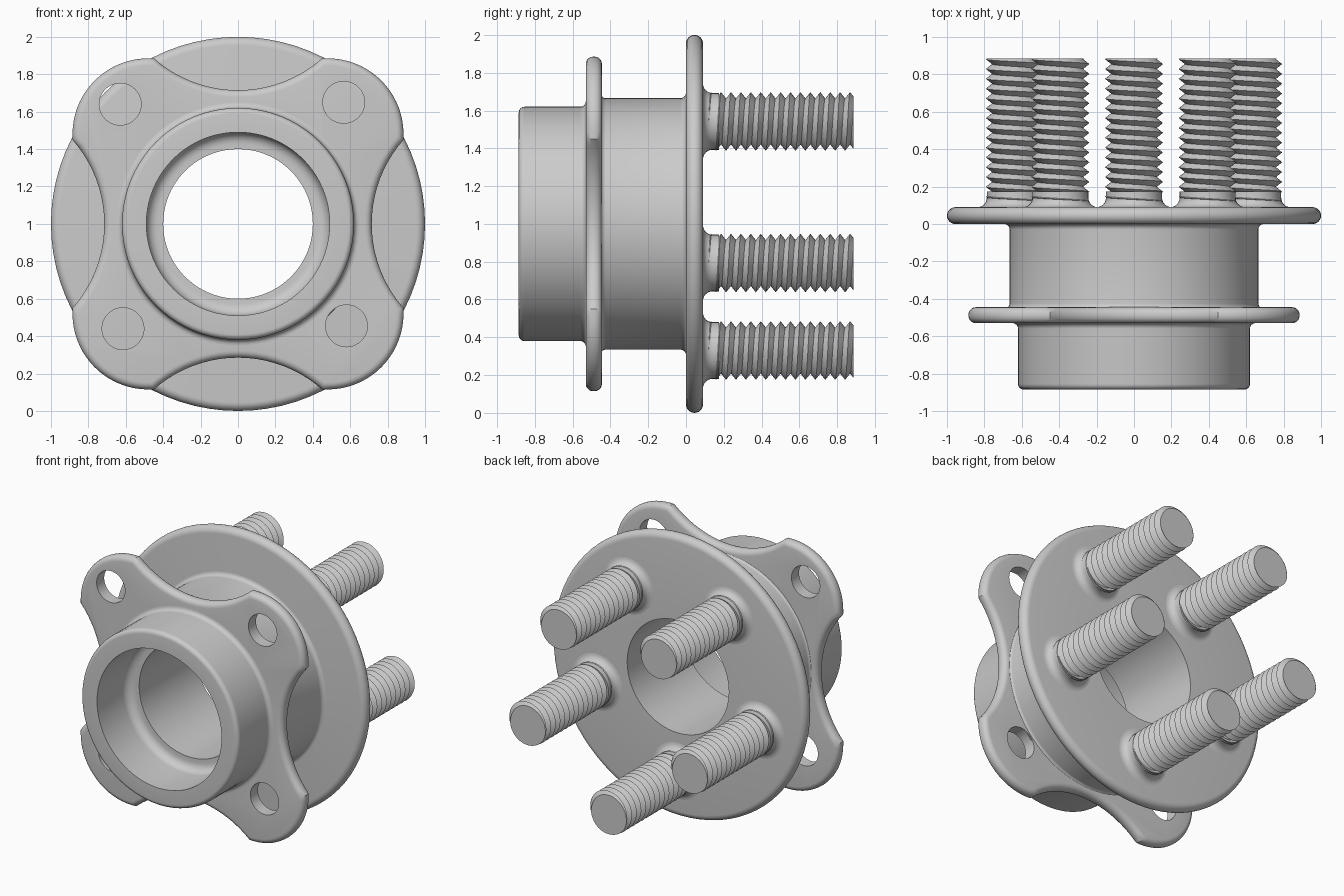
import bpy, bmesh
from math import sin, cos, pi, radians, tau, floor
from mathutils import Vector

if "Cube" in bpy.data.objects:
    bpy.data.objects.remove(bpy.data.objects["Cube"])

CZ = 1.0  # height of the hub axis, which runs along y


def arc(cx, cy, r, a0, a1, n=6):
    return [(cx + r * cos(radians(a0 + (a1 - a0) * i / n)),
             cy + r * sin(radians(a0 + (a1 - a0) * i / n))) for i in range(n + 1)]


def finish(bm, name, loc=(0, 0, CZ)):
    bmesh.ops.remove_doubles(bm, verts=bm.verts, dist=1e-5)
    bmesh.ops.recalc_face_normals(bm, faces=bm.faces)
    me = bpy.data.meshes.new(name)
    bm.to_mesh(me)
    bm.free()
    ob = bpy.data.objects.new(name, me)
    ob.location = loc
    bpy.context.collection.objects.link(ob)
    return ob


def smooth(ob):
    bpy.ops.object.select_all(action='DESELECT')
    ob.select_set(True)
    bpy.context.view_layer.objects.active = ob
    bpy.ops.object.shade_smooth_by_angle(angle=radians(32))


def revolve(profile, name, n, loc=(0, 0, CZ)):
    # closed (radius, y) profile spun about the y axis
    bm = bmesh.new()
    rings = [[bm.verts.new((r * cos(tau * i / n), y, r * sin(tau * i / n)))
              for r, y in profile] for i in range(n)]
    m = len(profile)
    for i in range(n):
        a, b = rings[i], rings[(i + 1) % n]
        for j in range(m):
            k = (j + 1) % m
            bm.faces.new((a[j], a[k], b[k], b[j]))
    return finish(bm, name, loc)


def prism(bm, pts, y0, y1):
    bottom = bm.faces.new([bm.verts.new((x, y0, z)) for x, z in pts])
    ext = bmesh.ops.extrude_face_region(bm, geom=[bottom], use_keep_orig=True)
    top = [v for v in ext['geom'] if isinstance(v, bmesh.types.BMVert)]
    bmesh.ops.translate(bm, verts=top, vec=(0, y1 - y0, 0))
    return bottom, [f for f in ext['geom'] if isinstance(f, bmesh.types.BMFace)][0]


# hub: disc flange, barrel, front pilot and stepped bore
hub = revolve(
    [(.40, .09)] + arc(.955, .045, .045, 90, -90, 12) + arc(.695, -.03, .03, 90, 180)
    + arc(.69, -.425, .025, 180, 270) + arc(.65, -.56, .03, 90, 180)
    + arc(.59, -.855, .03, 0, -90) + [(.49, -.885)]
    + arc(.43, -.60, .06, 0, 90) + [(.40, -.54)], "hub", 80)
smooth(hub)

# four-lobed mounting plate
half = 41.4
quarter = arc(0, .715 + .68, .68, -90 - half, -90 + half, 20) + arc(.48, .48, .405, 94, -4, 20)[1:-1]
outline = []
for q in range(4):
    c, s = cos(q * pi / 2), sin(q * pi / 2)
    outline += [(x * c + z * s, z * c - x * s) for x, z in quarter]
bm = bmesh.new()
caps = prism(bm, outline, -.53, -.445)
bmesh.ops.recalc_face_normals(bm, faces=bm.faces)
rim = list({e for f in caps for e in f.edges})
bmesh.ops.bevel(bm, geom=rim, offset=.038, segments=5, profile=.5, affect='EDGES')
plate = finish(bm, "mounting_plate")

# plate holes: one for the hub, four bolt holes
bm = bmesh.new()
for x, z, r in ((0, 0, .56), (-.63, .64, .112), (.565, .65, .112), (-.615, -.56, .112), (.58, -.545, .112)):
    prism(bm, arc(x, z, r, 0, 351, 39), -.7, -.3)
cutter = finish(bm, "hole_cutter")
cutter.hide_render = True
mod = plate.modifiers.new("holes", 'BOOLEAN')
mod.operation = 'DIFFERENCE'
mod.solver = 'EXACT'
mod.object = cutter
bpy.context.view_layer.objects.active = plate
bpy.ops.object.modifier_apply(modifier=mod.name)
bpy.data.objects.remove(cutter)
smooth(plate)


def thread(name, loc, y0=.12, y1=.885, pitch=.0525, root=.122, crest=.155, n=36):
    # helical V thread with flat clamped ends
    def radius(y, t):
        p = ((y - y0) / pitch + t) % 1.0
        return root + (crest - root) * abs(2 * p - 1)
    bm = bmesh.new()
    rows = 2 * int((y1 - y0) / pitch + 3)
    grid = []
    for i in range(n + 1):
        t, col = i / n, []
        for j in range(rows):
            y = min(max(y0 + pitch * (j / 2 - t), y0), y1)
            r = radius(y + 1e-9, t)
            col.append(bm.verts.new((r * cos(tau * t), y, -r * sin(tau * t))))
        grid.append(col)
    for a, b in zip(grid, grid[1:]):
        for j in range(rows - 1):
            bm.faces.new((a[j], a[j + 1], b[j + 1], b[j]))
    bmesh.ops.remove_doubles(bm, verts=bm.verts, dist=1e-5)
    bmesh.ops.dissolve_degenerate(bm, dist=1e-5, edges=bm.edges)
    bmesh.ops.holes_fill(bm, edges=[e for e in bm.edges if e.is_boundary], sides=0)
    return finish(bm, name, loc)


# five wheel studs with filleted shanks
for k in range(5):
    a = radians(-90 + 72 * k)
    loc = (.67 * cos(a), 0, CZ + .67 * sin(a))
    smooth(revolve([(.20, .08)] + arc(.20, .14, .05, 270, 180)
                   + [(.15, .175), (.11, .175), (.11, .08)], f"stud_shank_{k + 1}", 36, loc))
    smooth(thread(f"stud_thread_{k + 1}", loc))
